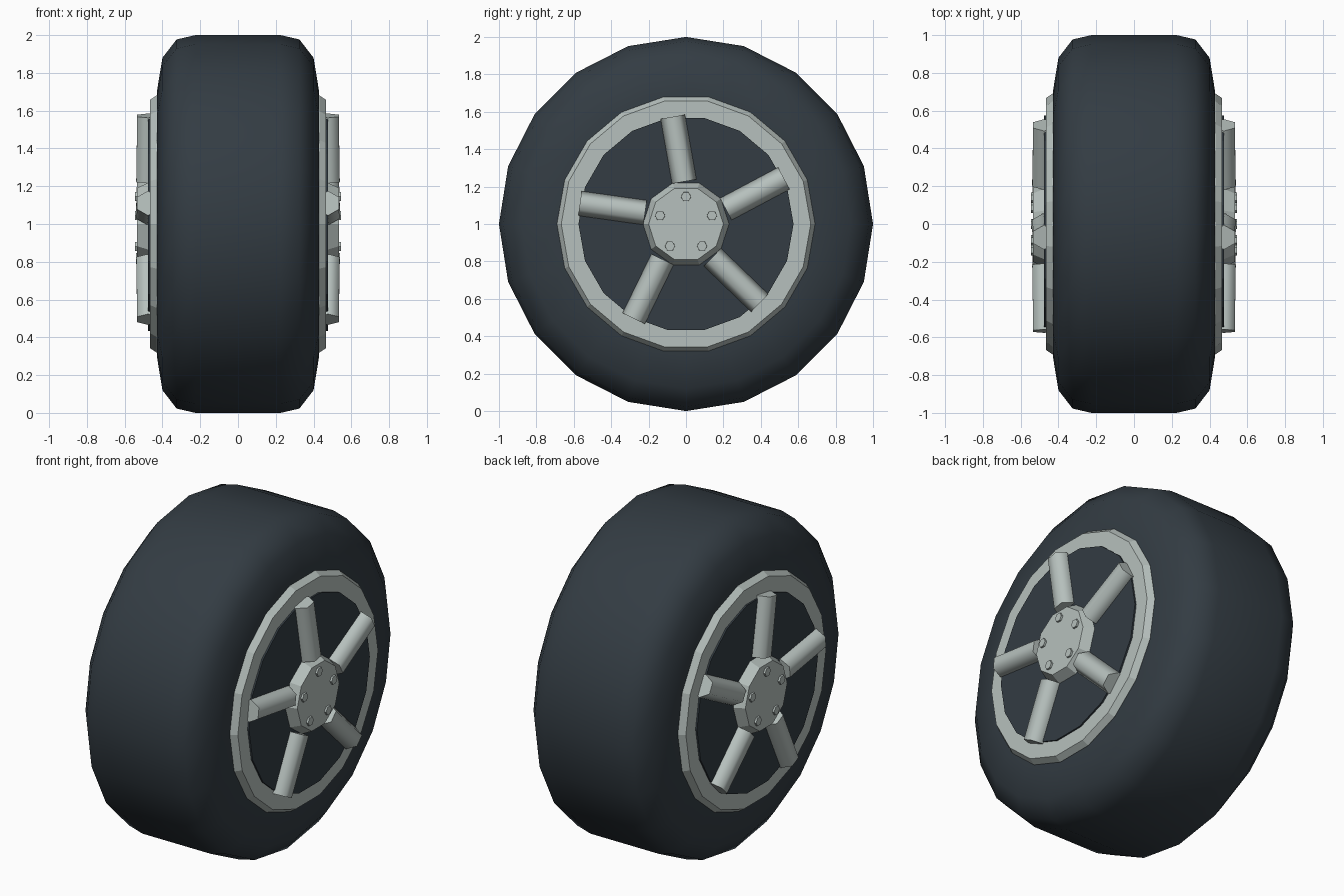
import bpy, bmesh, math
from mathutils import Matrix, Vector

cube = bpy.data.objects.get("Cube")
if cube:
    bpy.data.objects.remove(cube, do_unlink=True)


def make_material(name, rgb):
    mat = bpy.data.materials.new(name)
    mat.use_nodes = True
    mat.diffuse_color = (*rgb, 1)
    bsdf = next(n for n in mat.node_tree.nodes if n.type == 'BSDF_PRINCIPLED')
    bsdf.inputs["Base Color"].default_value = (*rgb, 1)
    return mat


RUBBER = make_material("dark rubber", (0.033, 0.045, 0.056))
METAL = make_material("pale metal", (0.47, 0.53, 0.51))
AXLE = Vector((0, 0, 1))


def finish(name, bm, mat, smooth_angle=None):
    """Turn a bmesh into an object with outward normals."""
    bmesh.ops.recalc_face_normals(bm, faces=bm.faces)
    mesh = bpy.data.meshes.new(name)
    bm.to_mesh(mesh)
    bm.free()
    mesh.materials.append(mat)
    obj = bpy.data.objects.new(name, mesh)
    bpy.context.collection.objects.link(obj)
    obj.location = AXLE
    if smooth_angle:
        bpy.ops.object.select_all(action='DESELECT')
        obj.select_set(True)
        bpy.context.view_layer.objects.active = obj
        bpy.ops.object.shade_smooth_by_angle(angle=math.radians(smooth_angle))
    return obj


def lathe(name, profile, sides, mat, hollow=False, centre=(0, 0), smooth_angle=None):
    """Spin (x, radius) points about the x axis; close as a ring or cap the ends."""
    bm = bmesh.new()
    rings = []
    for x, r in profile:
        angles = [math.tau * i / sides for i in range(sides)]
        rings.append([bm.verts.new((x, centre[0] + r * math.cos(a),
                                    centre[1] + r * math.sin(a))) for a in angles])
    pairs = list(zip(rings, rings[1:]))
    if hollow:
        pairs.append((rings[-1], rings[0]))
    else:
        bm.faces.new(rings[0])
        bm.faces.new(rings[-1])
    for a, b in pairs:
        for i in range(sides):
            j = (i + 1) % sides
            bm.faces.new((a[i], a[j], b[j], b[i]))
    return finish(name, bm, mat, smooth_angle)


def spoke(name, side, angle):
    """Six-sided bar set slightly off the axle line, lying flat on the disc."""
    start, end, radius, offset = 0.225, 0.577, 0.066, -0.03
    bm = bmesh.new()
    bmesh.ops.create_cone(bm, cap_ends=True, segments=6, radius1=radius,
                          radius2=radius, depth=end - start)
    along = Vector((0, math.cos(angle), math.sin(angle)))
    across = Vector((0, -math.sin(angle), math.cos(angle)))
    out = Vector((side, 0, 0))
    # Put two hexagon corners across the bar so a flat faces outward
    corner = bm.verts[:][0].co
    spin = Matrix.Rotation(-math.atan2(corner.y, corner.x), 4, 'Z')
    bm.transform(spin)
    middle = along * (start + end) / 2 + across * offset + out * 0.479
    lean = (along - out * 0.015).normalized()
    frame = Matrix((across, out, lean)).transposed().to_4x4()
    bm.transform(Matrix.Translation(middle) @ frame)
    finish(name, bm, METAL, 65)


# Tyre with rounded shoulders
half = [(0.43, 0.55), (0.428, 0.71), (0.40, 0.88), (0.325, 0.977), (0.225, 1.0)]
lathe("tyre", half + [(-x, r) for x, r in reversed(half)], 20, RUBBER, smooth_angle=60)

# Identical, mirrored wheel faces
for side, label in ((1, "left"), (-1, "right")):
    def part(name, points, *args, **kw):
        lathe(f"{label}_{name}", [(side * x, r) for x, r in points], *args, **kw)

    part("rim", [(0.40, 0.69), (0.432, 0.69), (0.466, 0.667), (0.466, 0.56), (0.40, 0.56)],
         18, METAL, hollow=True)
    part("disc", [(0.40, 0.575), (0.476, 0.575)], 18, RUBBER)
    part("hub", [(0.46, 0.23), (0.476, 0.23), (0.535, 0.2)], 10, METAL)
    for i in range(5):
        turn = math.tau * i / 5
        spoke(f"{label}_spoke_{i + 1}", side, math.radians(100) + turn)
        a = math.pi / 2 + turn
        part(f"bolt_{i + 1}", [(0.52, 0.029), (0.546, 0.027)], 6, METAL,
             centre=(0.146 * math.cos(a), 0.146 * math.sin(a)))
